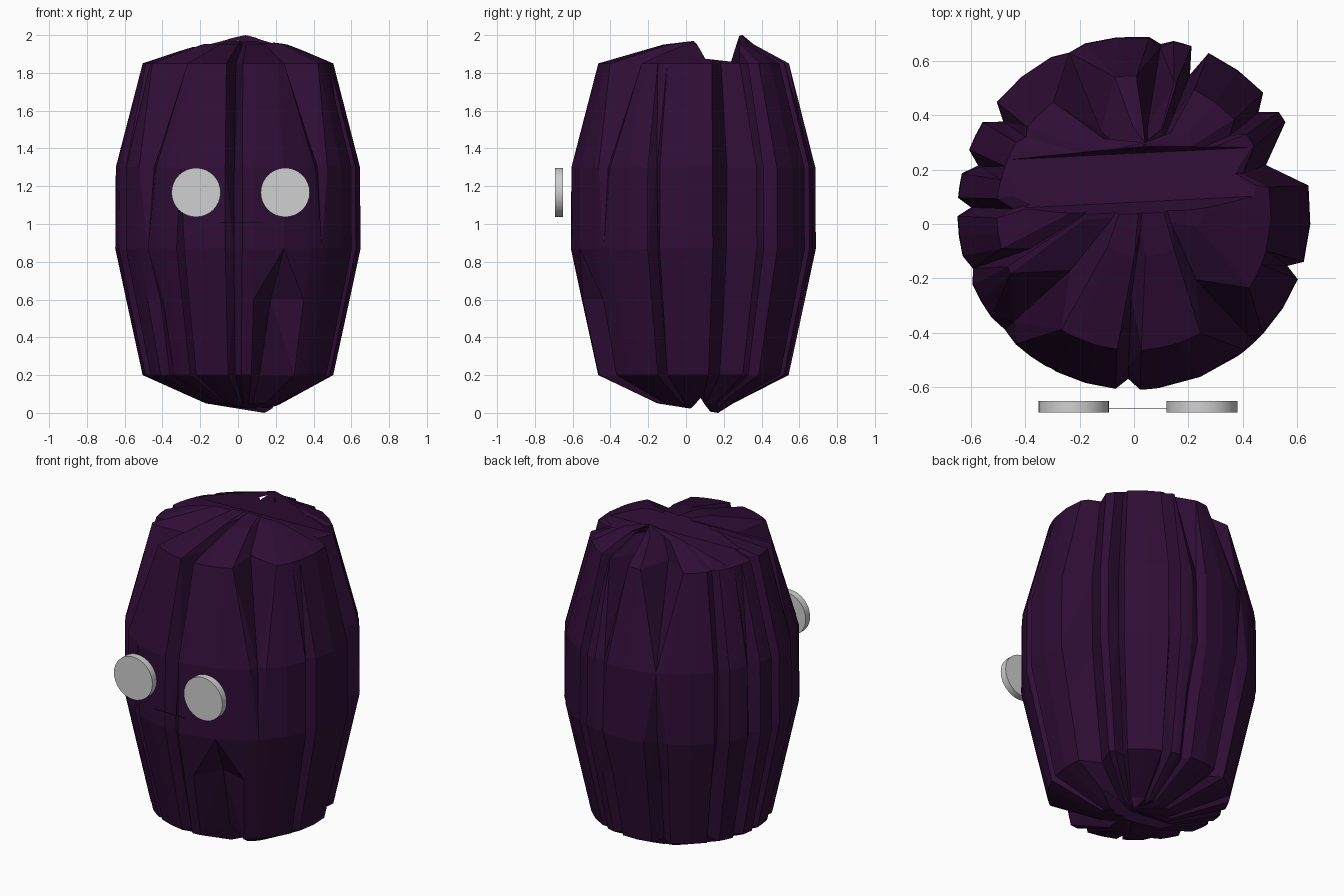
import bpy, bmesh, math
from mathutils import Vector

cube = bpy.data.objects.get("Cube")
if cube:
    bpy.data.objects.remove(cube, do_unlink=True)


def material(name, rgb):
    m = bpy.data.materials.new(name)
    m.use_nodes = True
    m.diffuse_color = (*rgb, 1)
    m.node_tree.nodes["Principled BSDF"].inputs["Base Color"].default_value = (*rgb, 1)
    return m


purple = material("dark purple", (0.029, 0.0042, 0.037))
grey = material("light grey", (0.63, 0.63, 0.63))


def add_mesh(name, bm, mat):
    bmesh.ops.recalc_face_normals(bm, faces=bm.faces)
    mesh = bpy.data.meshes.new(name)
    bm.to_mesh(mesh)
    bm.free()
    mesh.materials.append(mat)
    ob = bpy.data.objects.new(name, mesh)
    bpy.context.collection.objects.link(ob)
    return ob


# Furrows: angle, half width on the body and on the shoulder,
# then depth at the foot, thigh, waist, chest and shoulder
furrows = [
    (20, 11, 9, .1, .12, .14, .13, .08), (39, 4, 4, .06, .07, .06, .07, .05),
    (68, 3, 4, .13, .1, .1, .12, .12), (81, 4, 8, .05, .06, .02, .03, .19),
    (112, 6, 14, .07, .08, .05, .01, .18), (145, 4, 4, .1, .1, .08, .06, .02),
    (163, 4, 3, .05, .06, .05, .06, 0), (178, 3, 4, .04, .05, .05, .06, .06),
    (199, 5, 4, .05, .06, .04, .02, .1), (222, 6, 16, .02, .04, .01, .05, .19),
    (242, 2, 2, .06, .07, .06, 0, 0), (268, 4, 5, .05, .04, .04, .08, .19),
    (292, 14, 3, .2, .13, 0, 0, 0), (313, 4, 14, 0, 0, 0, .03, .17),
    (341, 3, 3, .08, .07, .07, .05, 0),
]
# Levels: height, radius, centre x, centre y, furrow column, furrow strength
levels = [
    (.05, .2, .03, .05, 3, .4), (.2, .505, 0, .04, 3, 1),
    (.6, .592, 0, .04, 4, 1), (.87, .65, 0, .04, 5, 1),
    (1.3, .647, 0, .04, 6, 1), (1.85, .505, 0, .04, 7, 1),
    (1.95, .24, .03, .12, 7, .5),
]


def ring(bm, z, radius, cx, cy, col, strength):
    shoulder = col == 7
    lips = []
    for f in furrows:
        half = f[2] if shoulder else f[1]
        lips.append((f[0] - half, f[0], f[0] + half, f[col] * strength))
    verts = []
    for i, (a, c, b, depth) in enumerate(lips):
        following = lips[(i + 1) % len(lips)][0]
        if following < b:
            following += 360
        for angle, r in ((a, radius), (c, radius - depth), (b, radius),
                         ((b + following) / 2, radius)):
            t = math.radians(angle)
            verts.append(bm.verts.new((cx + r * math.cos(t), cy + r * math.sin(t), z)))
    return verts


# Furrowed barrel body with offset peaks at both ends
bm = bmesh.new()
rings = [ring(bm, *level) for level in levels]
for low, high in zip(rings, rings[1:]):
    for i in range(len(low)):
        j = (i + 1) % len(low)
        bm.faces.new((low[i], low[j], high[j], high[i]))
for loop, peak in ((rings[0], (.14, .17, 0)), (rings[-1], (.04, .3, 2))):
    tip = bm.verts.new(peak)
    for i in range(len(loop)):
        bm.faces.new((loop[i], loop[(i + 1) % len(loop)], tip))
bmesh.ops.triangulate(bm, faces=bm.faces)
body = add_mesh("body", bm, purple)


# Clefts across the crown and the base
def cleft(name, profile):
    bm = bmesh.new()
    ends = [[bm.verts.new((x, y + .05 * x, z)) for y, z in profile] for x in (-.7, .7)]
    bm.faces.new(ends[0])
    bm.faces.new(ends[1])
    for i in range(len(profile)):
        j = (i + 1) % len(profile)
        bm.faces.new((ends[0][i], ends[0][j], ends[1][j], ends[1][i]))
    cutter = add_mesh(name, bm, purple)
    cutter.hide_render = True
    mod = body.modifiers.new(name, 'BOOLEAN')
    mod.operation = 'DIFFERENCE'
    mod.solver = 'EXACT'
    mod.object = cutter
    bpy.context.view_layer.objects.active = body
    bpy.ops.object.modifier_apply(modifier=name)
    bpy.data.objects.remove(cutter, do_unlink=True)


cleft("crown_cleft", [(0, 2.05), (.08, 1.875), (.26, 1.855), (.29, 2.05)])
cleft("base_cleft", [(-.04, -.05), (.08, .1), (.15, -.05)])

# Disc eyes floating in front of the body
for name, x in (("right_eye", -.222), ("left_eye", .25)):
    bpy.ops.mesh.primitive_cylinder_add(vertices=32, radius=.13, depth=.042,
                                        location=(x, -.672, 1.167),
                                        rotation=(math.pi / 2, 0, 0))
    eye = bpy.context.object
    eye.name = name
    eye.data.materials.append(grey)
    bpy.ops.object.shade_smooth_by_angle(angle=math.radians(40))

# Hair-thin mouth line
bm = bmesh.new()
bmesh.ops.create_cube(bm, size=1)
bmesh.ops.scale(bm, vec=Vector((.22, .003, .003)), verts=bm.verts)
bmesh.ops.translate(bm, vec=Vector((.013, -.678, 1.01)), verts=bm.verts)
add_mesh("mouth_line", bm, purple)
